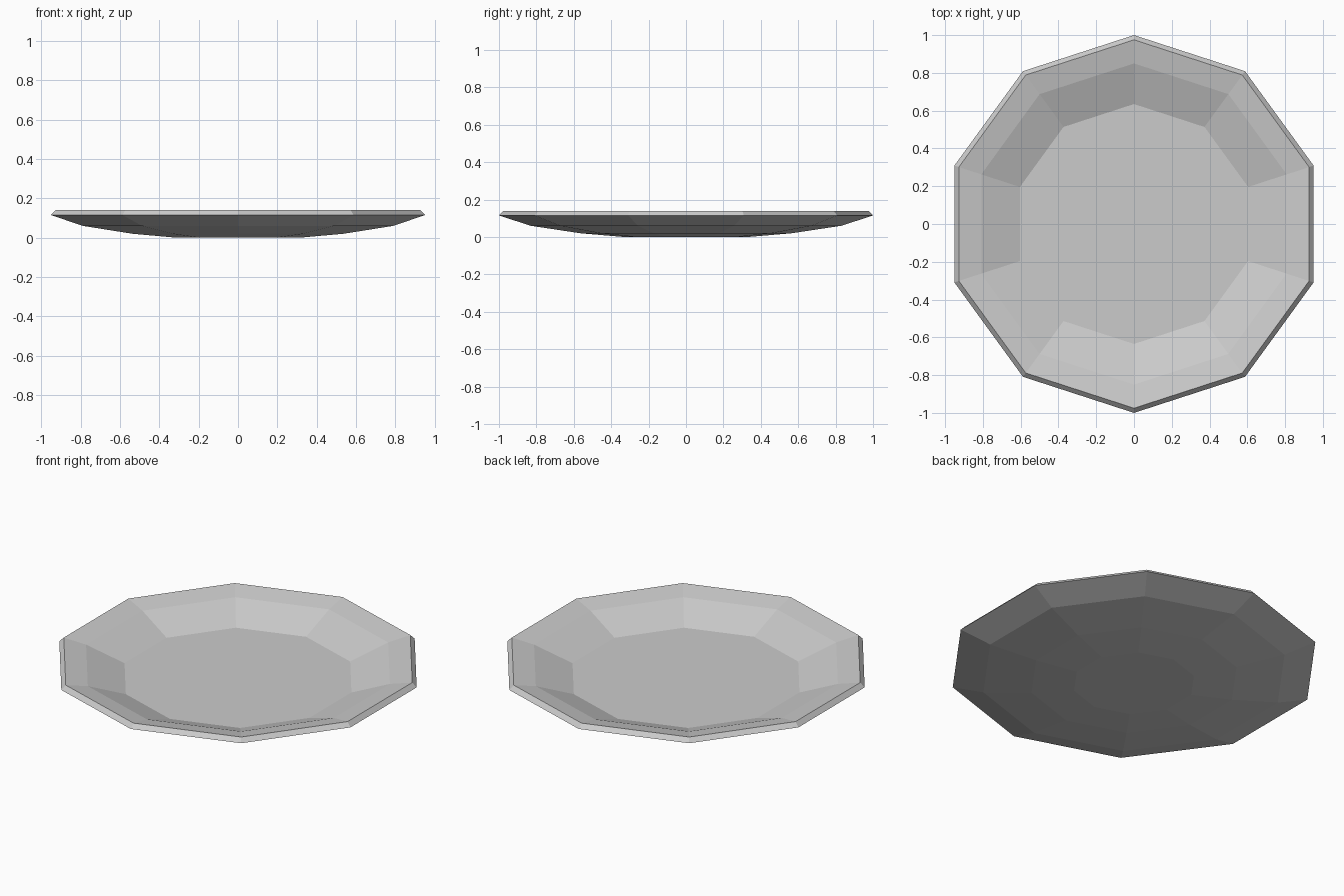
import bpy
import bmesh
from math import cos, sin, tau

cube = bpy.data.objects.get("Cube")
if cube:
    bpy.data.objects.remove(cube, do_unlink=True)

SIDES = 10

# One glazed grey for the whole plate
grey = bpy.data.materials.new("light_grey")
grey.use_nodes = True
colour = (0.6, 0.6, 0.6, 1)
grey.diffuse_color = colour
grey.node_tree.nodes["Principled BSDF"].inputs["Base Color"].default_value = colour


def ring(bm, radius, z):
    """Regular polygon of vertices with one corner on the +y axis."""
    return [bm.verts.new((radius * sin(tau * i / SIDES),
                          radius * cos(tau * i / SIDES), z))
            for i in range(SIDES)]


# Plate profile (radius, height): underside, rim bevel, inner wall, floor
profile = [
    (0.33, 0.0), (0.565, 0.02), (0.83, 0.06), (1.0, 0.115),
    (0.975, 0.14), (0.93, 0.131), (0.85, 0.115), (0.635, 0.035),
]

bm = bmesh.new()
rings = [ring(bm, r, z) for r, z in profile]
for low, high in zip(rings, rings[1:]):
    for i in range(SIDES):
        j = (i + 1) % SIDES
        bm.faces.new((low[i], low[j], high[j], high[i]))

# Flat base and eating surface
bm.faces.new(rings[0])
bm.faces.new(rings[-1])
bmesh.ops.recalc_face_normals(bm, faces=bm.faces)

mesh = bpy.data.meshes.new("plate")
bm.to_mesh(mesh)
bm.free()
mesh.materials.append(grey)
plate = bpy.data.objects.new("plate", mesh)
bpy.context.collection.objects.link(plate)
